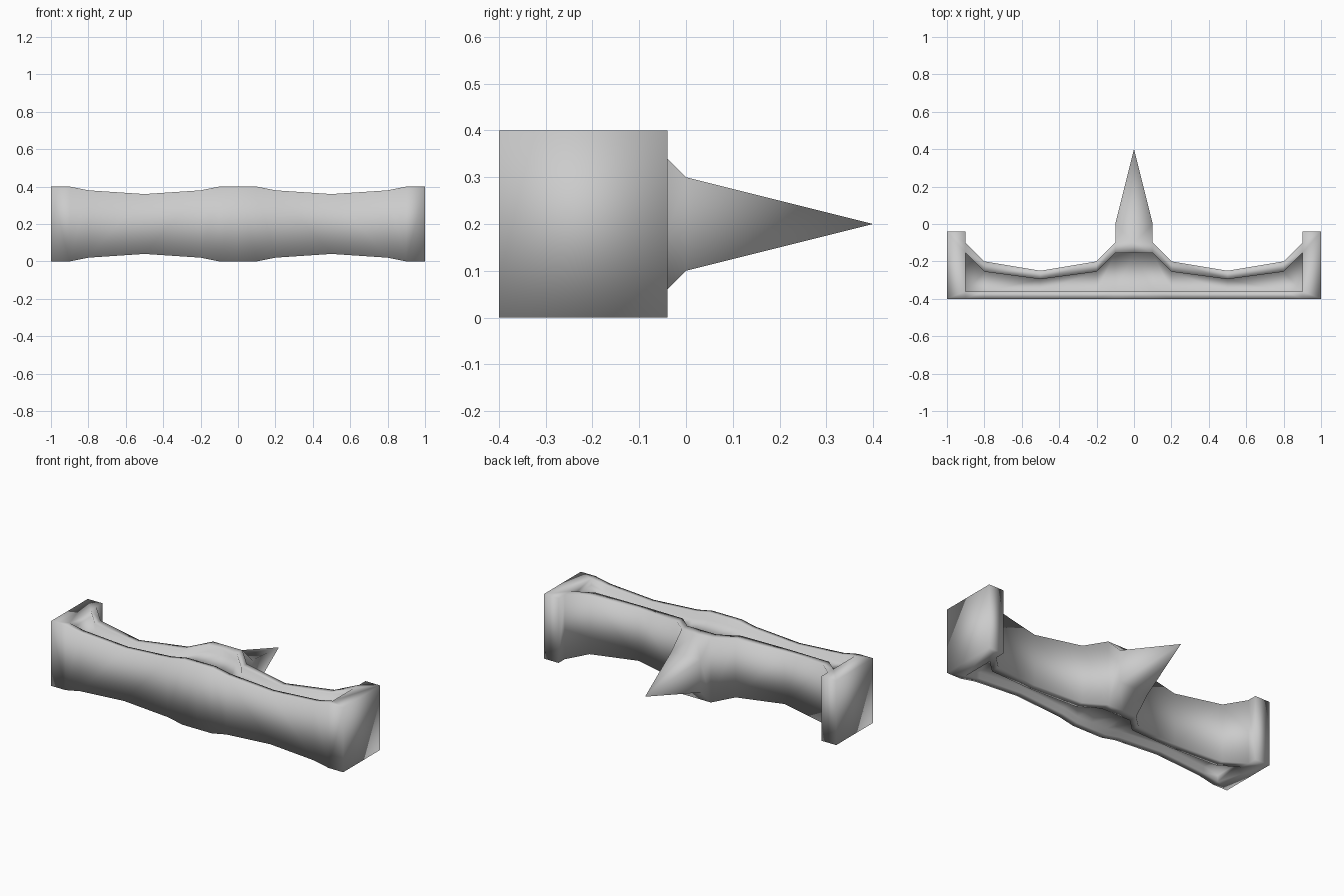
import bpy, bmesh

if "Cube" in bpy.data.objects:
    bpy.data.objects.remove(bpy.data.objects["Cube"])

GROOVE = 0.04          # depth of the recess in top and bottom
FRONT, LIP = -0.40, -0.36
HEIGHT = 0.40

bm = bmesh.new()


def face(points):
    return bm.faces.new([bm.verts.new(p) for p in points])


def section(x, back, inner, inset):
    """H-shaped cross-section: front plate and back wall with recesses between."""
    low = [(FRONT, inset), (LIP, inset), (LIP, inset + GROOVE),
           (inner, inset + GROOVE), (inner, inset), (back, inset)]
    high = [(y, HEIGHT - z) for y, z in reversed(low)]
    return [(x, y, z) for y, z in low + high]


# Bar: half of the waisted length, from the middle to the end block
stations = [(0.0, -0.10, -0.155, 0.0), (0.1, -0.10, -0.155, 0.0),
            (0.2, -0.20, -0.255, 0.02), (0.5, -0.25, -0.295, 0.04),
            (0.8, -0.20, -0.255, 0.02), (0.9, -0.10, -0.155, 0.0)]
rings = [section(*s) for s in stations]
for i in range(len(rings) - 1):
    a, b = rings[i], rings[i + 1]
    for j in range(12):
        if i == 0 and j == 5:      # left open where the spike grows out
            continue
        k = (j + 1) % 12
        face([a[j], b[j], b[k], a[k]])

# End block
BACK = -0.04
for z, floor in ((0, GROOVE), (HEIGHT, HEIGHT - GROOVE)):
    face([(0.9, FRONT, z), (1, FRONT, z), (0.9, LIP, z)])
    face([(1, FRONT, z), (1, BACK, z), (0.9, -0.10, z), (0.9, -0.155, z), (0.9, LIP, z)])
    face([(1, BACK, z), (0.9, BACK, z), (0.9, -0.10, z)])
    face([(0.9, LIP, z), (0.9, -0.155, z), (0.9, -0.155, floor), (0.9, LIP, floor)])
walls = [(1, FRONT), (1, BACK), (0.9, BACK), (0.9, -0.10)]
for (x0, y0), (x1, y1) in [((0.9, FRONT), walls[0])] + list(zip(walls, walls[1:])):
    face([(x0, y0, 0), (x1, y1, 0), (x1, y1, HEIGHT), (x0, y0, HEIGHT)])

# Spike: shoulder, then a four-sided point
tip = (0, 0.40, 0.20)
for z0, z1 in ((0, 0.1), (0.4, 0.3)):
    face([(0, -0.10, z0), (0.1, -0.10, z0), (0.1, 0, z1), (0, 0, z1)])
    face([(0, 0, z1), (0.1, 0, z1), tip])
face([(0.1, -0.10, 0), (0.1, -0.10, 0.4), (0.1, 0, 0.3), (0.1, 0, 0.1)])
face([(0.1, 0, 0.1), (0.1, 0, 0.3), tip])

# Join the half, mirror it across x, and weld
bmesh.ops.remove_doubles(bm, verts=bm.verts[:], dist=1e-4)
bmesh.ops.mirror(bm, geom=bm.verts[:] + bm.edges[:] + bm.faces[:],
                 axis='X', merge_dist=1e-4)
bmesh.ops.remove_doubles(bm, verts=bm.verts[:], dist=1e-4)
bmesh.ops.recalc_face_normals(bm, faces=bm.faces[:])
for f in bm.faces:
    f.smooth = True

mesh = bpy.data.meshes.new("spiked_bar")
bm.to_mesh(mesh)
bm.free()
bpy.context.collection.objects.link(bpy.data.objects.new("spiked_bar", mesh))
